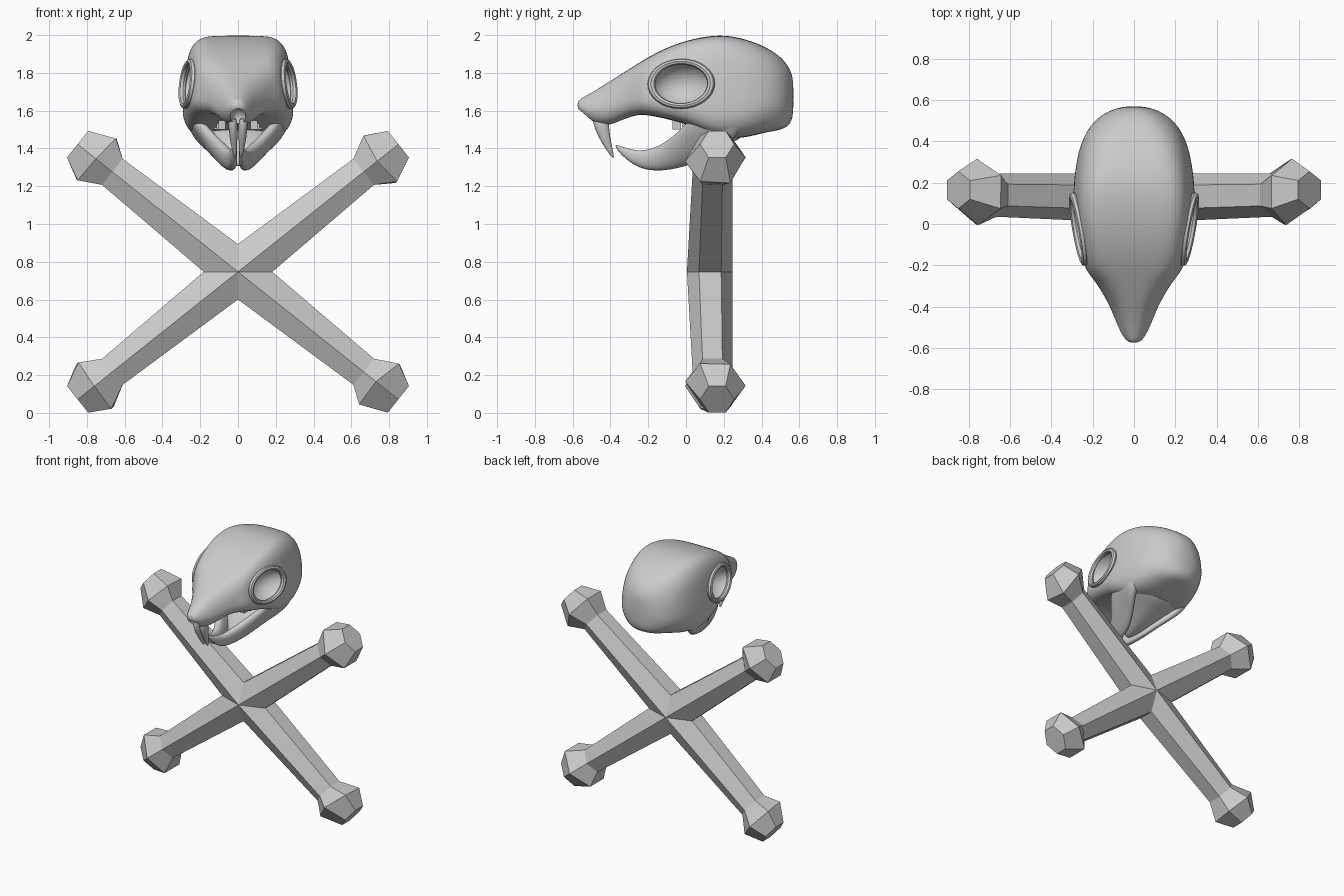
import bpy, bmesh, math, random
from mathutils import Vector

if "Cube" in bpy.data.objects:
    bpy.data.objects.remove(bpy.data.objects["Cube"])

random.seed(4)


def loft(name, rings, subdiv=0):
    """Skin a list of point rings, cap both ends."""
    bm = bmesh.new()
    rows = [[bm.verts.new(p) for p in r] for r in rings]
    n = len(rows[0])
    for a, b in zip(rows, rows[1:]):
        for i in range(n):
            j = (i + 1) % n
            bm.faces.new((a[i], a[j], b[j], b[i]))
    bm.faces.new(rows[0])
    bm.faces.new(rows[-1])
    bmesh.ops.recalc_face_normals(bm, faces=bm.faces)
    me = bpy.data.meshes.new(name)
    bm.to_mesh(me)
    bm.free()
    ob = bpy.data.objects.new(name, me)
    bpy.context.collection.objects.link(ob)
    if subdiv:
        m = ob.modifiers.new("smooth", 'SUBSURF')
        m.levels = m.render_levels = subdiv
    return ob


def smooth(ob, deg=40):
    bpy.ops.object.select_all(action='DESELECT')
    ob.select_set(True)
    bpy.context.view_layer.objects.active = ob
    for m in list(ob.modifiers):
        bpy.ops.object.modifier_apply(modifier=m.name)
    bpy.ops.object.shade_smooth_by_angle(angle=math.radians(deg))


def section(x, y, z, hw, hh, n=24, e=2.2, top=0.0, bot=0.0, lean=0.0):
    """Superellipse in the xz plane, narrowed toward top and bottom, leaning sideways."""
    pts = []
    for k in range(n):
        a = 2 * math.pi * (k + 0.5) / n
        c, s = math.cos(a), math.sin(a)
        u = math.copysign(abs(c) ** (2 / e), c)
        v = math.copysign(abs(s) ** (2 / e), s)
        u *= 1 - top * max(0, v + .2) - bot * max(0, -v)
        pts.append(Vector((x + hw * u + lean * v, y, z + hh * v)))
    return pts


def cutter(name, loc, scale, rot=(0, 0, 0)):
    bpy.ops.mesh.primitive_uv_sphere_add(segments=24, ring_count=16, radius=1, location=loc, rotation=rot)
    ob = bpy.context.object
    ob.name = name
    ob.scale = scale
    ob.hide_render = True
    return ob


# Crossed bones: six-sided shafts with faceted knobs at both ends
ANG = math.radians(38.5)


def bone(name, side):
    d = Vector((side * math.cos(ANG), 0, math.sin(ANG)))
    p = Vector((-side * math.sin(ANG), 0, math.cos(ANG)))
    half = [(0, .125, .12, .118), (.85, .14, .105, .088),
            (.955, .155, .16, .15), (1.085, .165, .09, .09)]   # t, y centre, y radius, width
    stations = [(-t, *r) for t, *r in half[::-1]] + half[1:]
    rings = []
    for t, cy, ry, rp in stations:
        ring = []
        for k in range(6):
            a = k * math.pi / 3
            j = random.uniform(-.025, .025) if .9 < abs(t) < 1 else 0
            ring.append(Vector((0, cy + ry * math.cos(a), .747)) + d * (t + j)
                        + p * (rp * math.sin(a) / .866))
        rings.append(ring)
    loft(name, rings)


bone("bone_rising_right", 1)
bone("bone_rising_left", -1)

# Cranium and snout: y, bottom, top, half width, squareness
profile = [(-.575, 1.61, 1.65, .025, 2.2), (-.55, 1.575, 1.668, .052, 2.2), (-.5, 1.535, 1.695, .08, 2.3),
           (-.42, 1.515, 1.745, .112, 2.5), (-.34, 1.55, 1.797, .155, 2.9), (-.27, 1.575, 1.84, .205, 3.8),
           (-.22, 1.58, 1.872, .255, 5), (-.12, 1.56, 1.928, .28, 6), (0, 1.53, 1.972, .305, 6),
           (.1, 1.48, 1.993, .317, 6), (.2, 1.45, 2.003, .314, 5.5), (.32, 1.455, 1.98, .295, 4.5),
           (.42, 1.485, 1.94, .262, 3.6), (.5, 1.495, 1.89, .205, 3), (.548, 1.52, 1.83, .13, 2.6),
           (.57, 1.57, 1.77, .05, 2.3)]
skull = loft("skull", [section(0, y, (a + b) / 2, w, (b - a) / 2, e=e, top=.19, bot=.1)
                       for y, a, b, w, e in profile], 2)

# Eye sockets and nasal opening are carved out
cutters = [cutter("nose_cutter", (0, -.53, 1.565), (.042, .075, .055))]
for s in (1, -1):
    cutters.append(cutter("eye_cutter", (s * .30, -.025, 1.74), (.14, .165, .12),
                          (math.radians(8), 0, s * math.radians(-13))))
for c in cutters:
    m = skull.modifiers.new("carve", 'BOOLEAN')
    m.operation = 'DIFFERENCE'
    m.solver = 'EXACT'
    m.object = c
smooth(skull, 35)
for c in cutters:
    bpy.data.objects.remove(c, do_unlink=True)

# Jaw halves with lower incisors: x, y, z, half width, half height, lean
jaw = [(.012, -.375, 1.415, .008, .010, 0), (.022, -.325, 1.375, .018, .03, 0),
       (.032, -.24, 1.335, .028, .048, .005), (.052, -.14, 1.345, .04, .068, .015),
       (.10, -.05, 1.385, .045, .095, .045), (.15, .03, 1.44, .045, .13, .075),
       (.19, .12, 1.485, .045, .125, .07), (.225, .21, 1.515, .045, .10, .04),
       (.24, .29, 1.54, .03, .06, .02)]
# Upper incisors: x, z, y, half width, half depth
incisor = [(.03, 1.57, -.455, .03, .05), (.026, 1.50, -.445, .026, .042),
           (.022, 1.43, -.422, .02, .028), (.015, 1.345, -.383, .008, .007)]

# Throat: closes the underside between the jaw halves
throat = [(-.08, 1.30, 1.34, .03), (-.02, 1.31, 1.42, .09), (.05, 1.335, 1.5, .16),
          (.14, 1.38, 1.53, .21), (.23, 1.425, 1.54, .23), (.31, 1.46, 1.55, .22)]
smooth(loft("throat", [section(0, y, (a + b) / 2, w, (b - a) / 2, e=2.6, bot=.55)
                       for y, a, b, w in throat], 2))

for s, side in ((1, "right"), (-1, "left")):
    smooth(loft("jaw_" + side, [section(s * x, y, z, w, h, 12, lean=s * ln)
                                for x, y, z, w, h, ln in jaw], 2))

    rings = []
    for x, z, y, w, dpt in incisor:
        rings.append([Vector((s * x + w * math.cos(k * math.pi / 4), y + dpt * math.sin(k * math.pi / 4), z))
                      for k in range(8)])
    smooth(loft("upper_incisor_" + side, rings, 1))

    # Slightly raised rim around the eye socket
    bpy.ops.mesh.primitive_torus_add(major_radius=1, minor_radius=.13, major_segments=32, minor_segments=8,
                                     location=(s * .265, -.025, 1.742),
                                     rotation=(0, s * math.radians(83), s * math.radians(-10)))
    rim = bpy.context.object
    rim.name = "eye_rim_" + side
    rim.scale = (.118, .16, .15)
    smooth(rim)

    # Cheek teeth
    for i in range(3):
        bpy.ops.mesh.primitive_cube_add(size=1, location=(s * (.085 + .012 * i), -.05 + .055 * i, 1.535))
        tooth = bpy.context.object
        tooth.name = "cheek_tooth_" + side
        tooth.scale = (.035, .045, .07)
